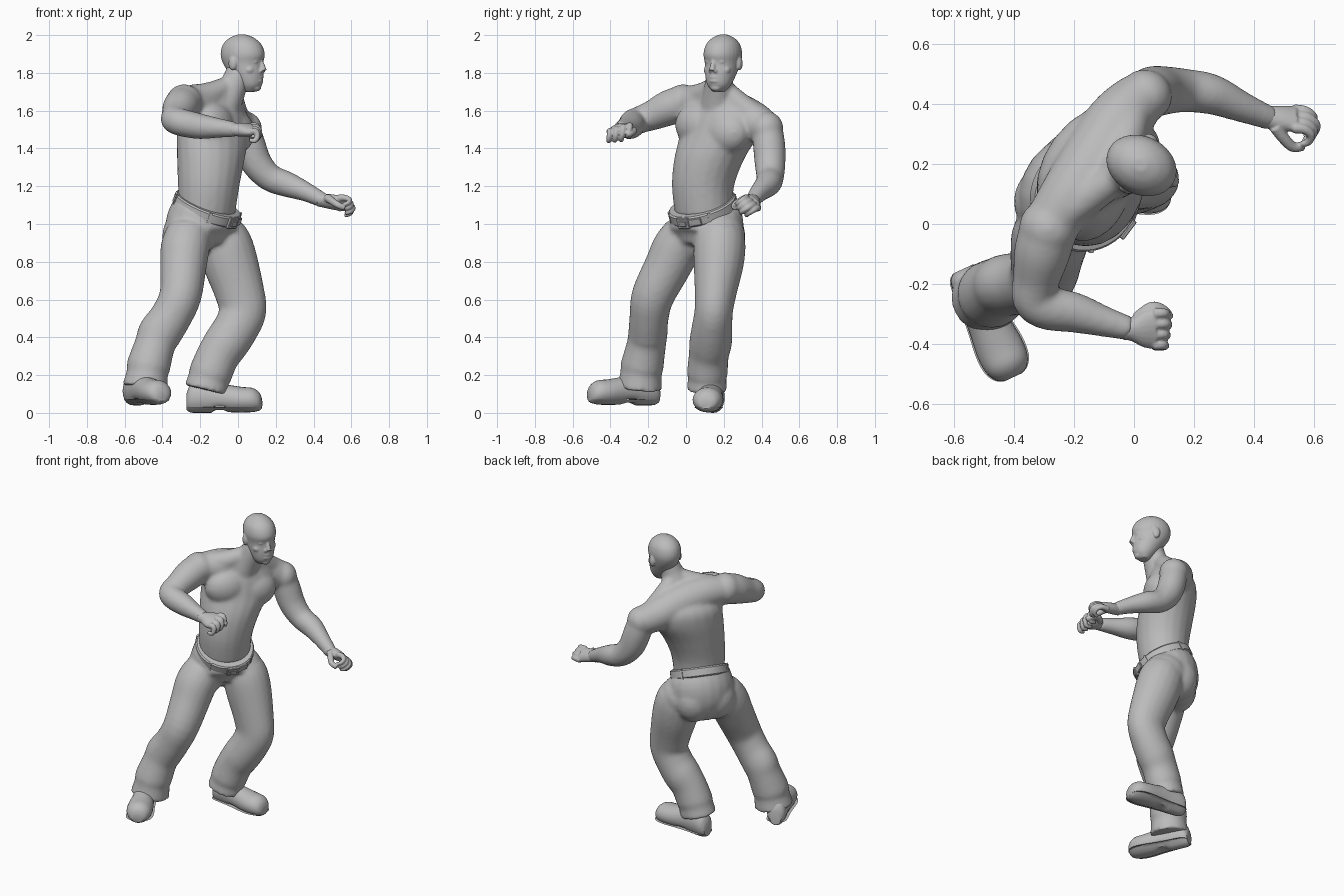
import bpy, bmesh, math
from mathutils import Vector, Matrix

old = bpy.data.objects.get("Cube")
if old:
    bpy.data.objects.remove(old)

grey = bpy.data.materials.new("plain_grey")
grey.use_nodes = True
grey.diffuse_color = (0.5, 0.5, 0.5, 1)
grey.node_tree.nodes["Principled BSDF"].inputs["Base Color"].default_value = (0.5, 0.5, 0.5, 1)

UP, SIDE_Y = Vector((0, 0, 1)), Vector((0, 1, 0))
FRONT, LEFT = Vector((0.8, -0.6, 0)), Vector((0.6, 0.8, 0))        # chest and hips
GAZE, EAR = Vector((0.89, -0.456, 0)), Vector((0.456, 0.89, 0))    # head


def smooth_path(pts, sub):
    """Catmull-Rom samples of stations (x, y, z, half width, half depth)."""
    p = [Vector(q) for q in pts]
    p = [p[0]] + p + [p[-1]]
    out = []
    for i in range(1, len(p) - 2):
        a, b, c, d = p[i - 1:i + 3]
        for k in range(sub):
            t = k / sub
            out.append(0.5 * (2 * b + (c - a) * t + (2 * a - 5 * b + 4 * c - d) * t ** 2
                              + (3 * b - a - 3 * c + d) * t ** 3))
    return out + [p[-1]]


def loft(bm, pts, side, normal=None, n=20, sub=4):
    """Closed tube of elliptical rings, square to the path or to a fixed normal."""
    path = smooth_path(pts, sub)
    rings = []
    for i, s in enumerate(path):
        lo, hi = path[max(i - 1, 0)], path[min(i + 1, len(path) - 1)]
        t = normal or Vector((hi - lo)[:3]).normalized()
        u = (side - t * side.dot(t)).normalized()
        v = u.cross(t)
        c = Vector(s[:3])
        angles = [math.tau * k / n for k in range(n)]
        rings.append([bm.verts.new(c + u * s[3] * math.cos(g) + v * s[4] * math.sin(g)) for g in angles])
    for r, q in zip(rings, rings[1:]):
        for k in range(n):
            bm.faces.new((r[k], r[(k + 1) % n], q[(k + 1) % n], q[k]))
    bm.faces.new(rings[0])
    bm.faces.new(rings[-1])
    return [v for r in rings for v in r]


def tube(bm, pts, side=UP, **kw):
    """Loft with round rings: stations are (x, y, z, radius)."""
    return loft(bm, [(*p, p[3]) for p in pts], side, **kw)


def ball(bm, centre, radii, f=FRONT, l=LEFT):
    turn = Matrix((f, l, UP)).transposed().to_4x4()
    bmesh.ops.create_uvsphere(bm, u_segments=20, v_segments=12, radius=1,
                              matrix=Matrix.Translation(centre) @ turn @ Matrix.Diagonal((*radii, 1)))


def finish(bm, name, voxel=None, smooth=3):
    """Make the object; a voxel size fuses overlapping forms into one skin."""
    bmesh.ops.recalc_face_normals(bm, faces=bm.faces)
    mesh = bpy.data.meshes.new(name)
    bm.to_mesh(mesh)
    bm.free()
    mesh.materials.append(grey)
    ob = bpy.data.objects.new(name, mesh)
    bpy.context.collection.objects.link(ob)
    if voxel:
        m = ob.modifiers.new("fuse", "REMESH")
        m.mode, m.voxel_size, m.use_smooth_shade = "VOXEL", voxel, True
        s = ob.modifiers.new("soften", "SMOOTH")
        s.factor, s.iterations = 0.5, smooth
    else:
        bpy.ops.object.select_all(action="DESELECT")
        ob.select_set(True)
        bpy.context.view_layer.objects.active = ob
        bpy.ops.object.shade_smooth_by_angle(angle=math.radians(35))


# Torso, shoulders, neck and arms
bm = bmesh.new()
loft(bm, [(-.165, .095, 1.04, .155, .145), (-.155, .09, 1.2, .168, .16), (-.143, .125, 1.35, .195, .172),
          (-.133, .18, 1.48, .23, .168), (-.13, .195, 1.57, .225, .155), (-.11, .19, 1.64, .165, .115),
          (-.07, .175, 1.71, .09, .08)], LEFT, UP)
tube(bm, [(-.09, .17, 1.6, .1), (-.04, .172, 1.7, .08), (-.012, .175, 1.76, .072), (.01, .185, 1.82, .068)], LEFT)
tube(bm, [(-.29, -.01, 1.64, .085), (-.21, .09, 1.635, .108), (-.125, .21, 1.6, .12),
          (-.05, .34, 1.55, .11), (.025, .425, 1.505, .09)])
for top, end in (((-.05, .16, 1.735), (-.24, .04, 1.665)), ((-.04, .2, 1.72), (-.01, .38, 1.56))):
    mid = (Vector(top) + Vector(end)) / 2 - UP * .012
    tube(bm, [(*top, .05), (*mid, .065), (*end, .07)])                       # neck to shoulder slope
for s, z in ((-1, 1.525), (1, 1.485)):
    ball(bm, Vector((-.133, .18, z)) + FRONT * .066 + LEFT * s * .09, (.1, .14, .12))
ball(bm, (-.285, -.015, 1.64), (.1, .098, .1))
ball(bm, (.04, .43, 1.505), (.09, .085, .09))
tube(bm, [(-.28, .0, 1.645, .095), (-.305, -.09, 1.615, .095), (-.325, -.18, 1.575, .08), (-.335, -.25, 1.55, .072),
          (-.29, -.28, 1.535, .073), (-.2, -.295, 1.517, .068), (-.1, -.325, 1.508, .052), (-.01, -.35, 1.5, .04)])
tube(bm, [(.03, .425, 1.53, .08), (.06, .44, 1.42, .086), (.1, .445, 1.32, .082), (.17, .445, 1.245, .073),
          (.26, .432, 1.21, .068), (.36, .39, 1.17, .052), (.46, .35, 1.12, .039)], LEFT)
finish(bm, "torso_and_arms", .011, 9)

# Head
HEAD = Vector((.025, .195, 0))


def face(o, s, z):
    return HEAD + GAZE * o + EAR * s + UP * z


bm = bmesh.new()
loft(bm, [(*face(o, 0, z), a, b) for o, z, a, b in (
    (.045, 1.7, .035, .03), (.043, 1.735, .062, .064), (.025, 1.79, .08, .09), (.002, 1.85, .09, .11),
    (0, 1.9, .097, .122), (-.003, 1.95, .086, .106), (-.005, 1.985, .056, .068), (-.005, 2.003, .02, .022))],
    EAR, UP, n=28)
tube(bm, [(*face(.108, 0, 1.865), .01), (*face(.118, 0, 1.835), .014), (*face(.123, 0, 1.812), .018)], EAR)
tube(bm, [(*face(o, s, 1.885), .01) for o, s in ((.064, -.07), (.098, -.04), (.11, 0), (.098, .04), (.064, .07))])
for s in (-1, 1):
    ball(bm, face(.09, s * .036, 1.858), (.016, .018, .009), GAZE, EAR)      # eye
    ball(bm, face(.064, s * .046, 1.815), (.03, .032, .026), GAZE, EAR)      # cheek
    ball(bm, face(.112, s * .015, 1.81), (.014, .011, .011), GAZE, EAR)      # nostril
    ball(bm, face(-.012, s * .094, 1.85), (.024, .014, .036), GAZE, EAR)     # ear
for z in (1.777, 1.757):
    ball(bm, face(.104, 0, z), (.014, .028, .01), GAZE, EAR)                 # lips
ball(bm, face(.083, 0, 1.722), (.022, .03, .02), GAZE, EAR)                  # chin
finish(bm, "head", .005, 5)


# Hands
def hand(name, wrist, palm, side, width, curl, thumb):
    w = Vector(wrist)
    bm = bmesh.new()
    loft(bm, [(*(w - palm * .3), .038, .036), (*w, .04, .035), (*(w + palm * .5), width * .9, .034),
              (*(w + palm), width, .028)], side)
    for k in range(4):
        base = w + palm * .92 + side * width * (k - 1.5) * .52
        reach = 1 - .12 * abs(k - 2)
        tube(bm, [(*(base + Vector(c) * reach), .019 - .002 * i) for i, c in enumerate(curl)], side, n=10)
    tube(bm, [(*(w + Vector(c)), .022 - .002 * i) for i, c in enumerate(thumb)], n=10)
    finish(bm, name, .005, 2)


hand("right_fist", (-.01, -.35, 1.5), Vector((.085, 0, -.002)), Vector((0, .96, .26)), .07,
     [(0, 0, .008), (.035, 0, .006), (.045, -.005, -.03), (.025, -.01, -.058), (-.01, -.01, -.05)],
     [(.02, .035, -.005), (.07, .072, -.005), (.11, .06, -.018), (.13, .035, -.03)])
hand("left_hand", (.45, .355, 1.125), Vector((.09, -.005, -.015)), Vector((0, .75, -.66)), .052,
     [(0, 0, 0), (.045, -.005, 0), (.075, -.03, -.015), (.065, -.06, -.035), (.035, -.07, -.045)],
     [(.02, -.03, .015), (.05, -.07, -.005), (.08, -.098, -.025), (.115, -.095, -.04)])

# Trousers
bm = bmesh.new()
loft(bm, [(-.17, .085, .86, .13, .11), (-.19, .1, .93, .2, .175), (-.19, .107, 1.0, .206, .185),
          (-.177, .096, 1.055, .193, .178), (-.163, .088, 1.09, .176, .168)], LEFT)
for s in (-1, 0, 1):
    ball(bm, Vector((-.19, .1, .935)) - FRONT * .06 + LEFT * s * .07, (.12, .125, .14))
ball(bm, (-.255, .02, .935), (.13, .125, .145))
ball(bm, (-.095, .18, .935), (.14, .13, .135))
loft(bm, [(-.26, .0, .94, .125, .125), (-.28, -.05, .87, .13, .13), (-.29, -.1, .77, .123, .123),
          (-.305, -.175, .62, .114, .112), (-.355, -.195, .51, .104, .11), (-.415, -.202, .42, .104, .116),
          (-.44, -.21, .36, .104, .108), (-.473, -.232, .25, .114, .116), (-.48, -.238, .21, .11, .11),
          (-.493, -.245, .13, .12, .122)], SIDE_Y)
loft(bm, [(-.09, .18, .94, .13, .135), (-.065, .178, .88, .138, .145), (-.035, .172, .78, .132, .145),
          (.008, .157, .64, .112, .132), (.025, .147, .54, .102, .126), (-.01, .138, .45, .108, .12),
          (-.062, .13, .37, .113, .12), (-.107, .12, .3, .106, .114), (-.145, .113, .21, .108, .115),
          (-.155, .112, .18, .102, .11), (-.17, .11, .12, .108, .117)], SIDE_Y)
finish(bm, "trousers", .011, 9)

# Belt with loops, buckle and loose end
TILT = (UP + FRONT * .46).normalized()
SLOPE = LEFT.cross(TILT)
WAIST = Vector((-.165, .09, 1.083))
bm = bmesh.new()
loft(bm, [(*(WAIST + TILT * h), .182 + g, .187 + g) for h, g in
          ((-.03, -.008), (-.022, 0), (.022, 0), (.03, -.008))], LEFT, TILT, n=40, sub=1)
finish(bm, "belt")


def plate(bm, angle, out, size):
    """Box standing on the belt at an angle around the waist."""
    r = SLOPE * math.cos(angle) + LEFT * math.sin(angle)
    turn = Matrix((r, TILT.cross(r), TILT)).transposed().to_4x4()
    bmesh.ops.create_cube(bm, size=1, matrix=Matrix.Translation(WAIST + r * out) @ turn @ Matrix.Diagonal((*size, 1)))


bm = bmesh.new()
for angle in (-.8, .8, 2.2, 4.1):
    plate(bm, angle, .182, (.01, .014, .064))
finish(bm, "belt_loops")
bm = bmesh.new()
plate(bm, 0, .189, (.016, .075, .06))
plate(bm, 0, .196, (.012, .045, .032))
plate(bm, .36, .187, (.012, .07, .04))
bmesh.ops.bevel(bm, geom=bm.edges[:], offset=.003, segments=1, affect="EDGES")
finish(bm, "belt_buckle")


# Shoes: upper and sole share one set of stations
def shoe(name, heel, d, floor):
    side = UP.cross(d)
    shape = ((0, .06, .035, .045), (.03, .08, .058, .075), (.13, .085, .064, .08), (.2, .078, .07, .07),
             (.29, .07, .08, .064), (.35, .068, .075, .06), (.385, .06, .055, .045), (.398, .05, .03, .025))
    for part, grow, low, high in (("upper", 1, .02, .3), ("sole", 1.06, 0, .032)):
        bm = bmesh.new()
        rows = [(*(heel + d * s + UP * (floor + h)), a * grow, b * 1.06) for s, h, a, b in shape]
        for v in loft(bm, rows, side, d, n=24):
            arch = .014 if .13 < (v.co - heel).dot(d) < .2 else 0
            v.co.z = min(max(v.co.z, floor + low + arch), floor + high)
        finish(bm, name + "_" + part)


shoe("right_shoe", Vector((-.57, -.15, 0)), Vector((.42, -.907, 0)), .04)
shoe("left_shoe", Vector((-.27, .15, 0)), Vector((.985, -.11, 0)).normalized(), 0)
